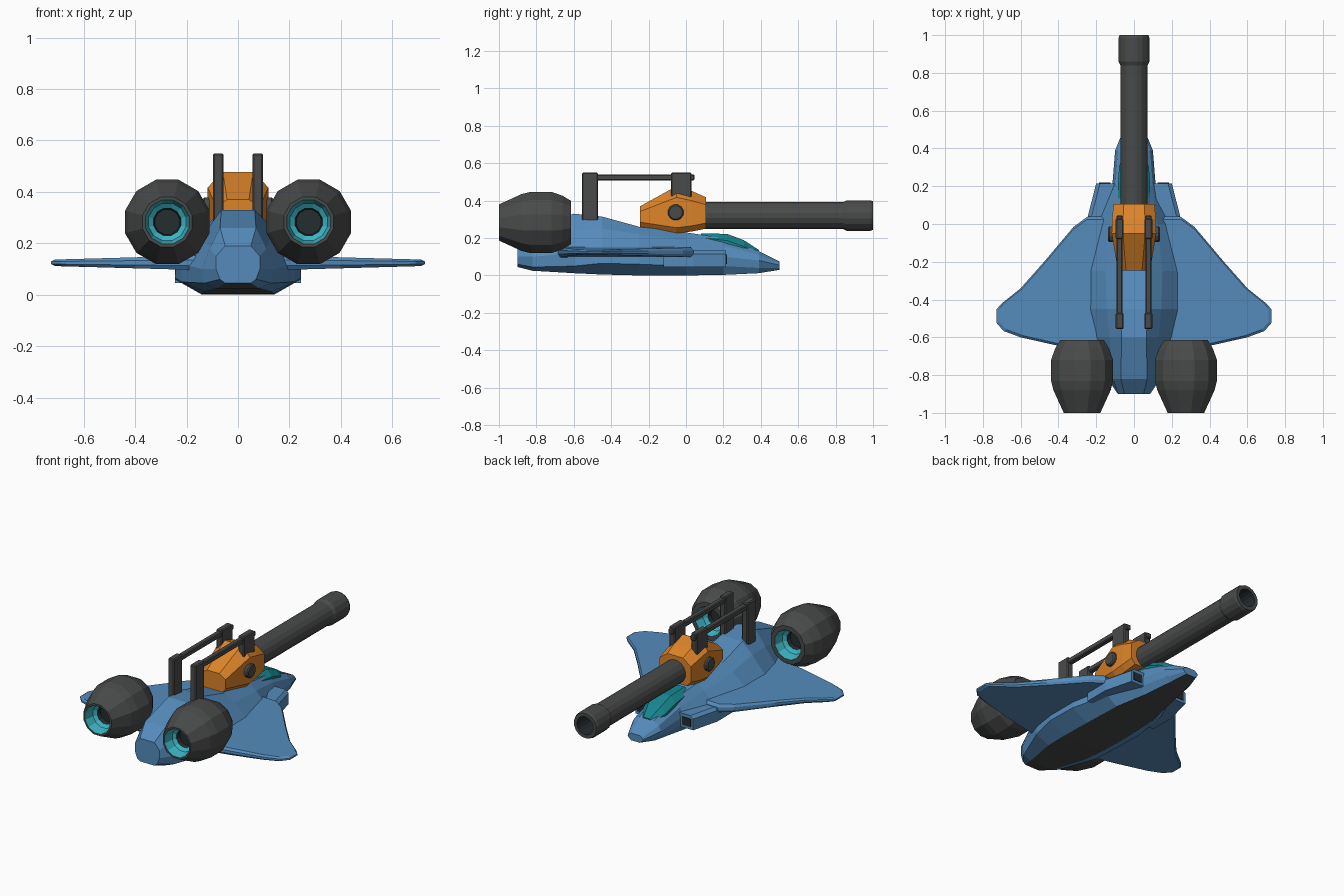
import bpy, bmesh, math
from mathutils import Vector

if "Cube" in bpy.data.objects:
    bpy.data.objects.remove(bpy.data.objects["Cube"])


def material(name, rgb):
    m = bpy.data.materials.new(name)
    m.use_nodes = True
    m.diffuse_color = (*rgb, 1)
    m.node_tree.nodes["Principled BSDF"].inputs["Base Color"].default_value = (*rgb, 1)
    return m


BLUE = material("hull blue", (0.09, 0.26, 0.5))
GREY = material("gunmetal grey", (0.066, 0.07, 0.068))
ORANGE = material("turret orange", (0.72, 0.23, 0.022))
TEAL = material("engine teal", (0.045, 0.46, 0.55))
GLASS = material("canopy teal", (0.008, 0.24, 0.28))
DARK = material("bore dark", (0.017, 0.026, 0.03))


def loft(name, rings, mats, bands=None):
    """Skin equal-length rings and cap both ends; bands gives a material per strip."""
    bm = bmesh.new()
    loops = [[bm.verts.new(p) for p in ring] for ring in rings]
    n = len(loops[0])
    for k, (a, b) in enumerate(zip(loops, loops[1:])):
        for i in range(n):
            j = (i + 1) % n
            bm.faces.new((a[i], a[j], b[j], b[i])).material_index = bands[k] if bands else 0
    for loop, k in ((loops[0], 0), (loops[-1], -1)):
        bm.faces.new(loop).material_index = bands[k] if bands else 0
    bmesh.ops.recalc_face_normals(bm, faces=bm.faces)
    mesh = bpy.data.meshes.new(name)
    bm.to_mesh(mesh)
    bm.free()
    for m in mats:
        mesh.materials.append(m)
    ob = bpy.data.objects.new(name, mesh)
    bpy.context.collection.objects.link(ob)
    return ob


def bevel(ob, width):
    mod = ob.modifiers.new("edge", "BEVEL")
    mod.width, mod.segments = width, 1


def revolve(name, profile, x, z, sides, mats, bands=None):
    """Spin (y, radius) pairs around a line along y."""
    rings = []
    for y, r in profile:
        angles = [(i + 0.5) * math.tau / sides for i in range(sides)]
        rings.append([(x + r * math.cos(a), y, z + r * math.sin(a)) for a in angles])
    return loft(name, rings, mats, bands)


def box(name, x, y, z, mat, edge=0):
    rings = [[(x[0], v, z[0]), (x[1], v, z[0]), (x[1], v, z[1]), (x[0], v, z[1])] for v in y]
    ob = loft(name, rings, [mat])
    if edge:
        bevel(ob, edge)
    return ob


def mirrored_section(y, half):
    """Closed cross-section from right-hand (x, z) points, top to bottom."""
    return [(x, y, z) for x, z in half] + [(-x, y, z) for x, z in reversed(half)]


# Fuselage: top, shoulder, waist, chine and keel points at each station
stations = [
    (-0.90, (0.05, 0.19), (0.085, 0.15), (0.085, 0.10), (0.07, 0.06), (0.05, 0.045)),
    (-0.82, (0.07, 0.26), (0.11, 0.18), (0.14, 0.10), (0.13, 0.045), (0.08, 0.025)),
    (-0.60, (0.065, 0.33), (0.13, 0.24), (0.22, 0.12), (0.22, 0.05), (0.13, 0.012)),
    (-0.45, (0.075, 0.315), (0.145, 0.25), (0.24, 0.14), (0.245, 0.065), (0.14, 0.005)),
    (-0.25, (0.08, 0.26), (0.15, 0.22), (0.24, 0.14), (0.245, 0.06), (0.14, 0.0)),
    (0.00, (0.08, 0.23), (0.125, 0.19), (0.19, 0.13), (0.2, 0.05), (0.13, 0.0)),
    (0.20, (0.065, 0.20), (0.1, 0.16), (0.115, 0.1), (0.115, 0.05), (0.09, 0.003)),
    (0.39, (0.05, 0.13), (0.085, 0.11), (0.1, 0.08), (0.085, 0.04), (0.06, 0.012)),
    (0.50, (0.03, 0.075), (0.045, 0.065), (0.055, 0.055), (0.045, 0.04), (0.03, 0.03)),
]
fuselage = loft("fuselage", [mirrored_section(s[0], s[1:]) for s in stations], [BLUE, GREY])
for face in fuselage.data.polygons:
    if face.normal.z < -0.93 and abs(face.center.x) < 0.01:
        face.material_index = 1

# Canopy
canopy = [(0.08, 0.085, 0.18, 0.225), (0.22, 0.085, 0.15, 0.222),
          (0.31, 0.078, 0.12, 0.188), (0.39, 0.04, 0.1, 0.136)]
loft("canopy", [mirrored_section(y, [(w * 0.55, top), (w, (low + top) / 2), (w, low)])
                for y, w, low, top in canopy], [GLASS])

# Wings: chamfered plates thinning toward the tip
outline = [(0.1, 0.04), (0.245, 0.04), (0.32, -0.015), (0.476, -0.2), (0.6, -0.34), (0.7, -0.42),
           (0.727, -0.45), (0.727, -0.525), (0.69, -0.567), (0.6, -0.6), (0.4, -0.645), (0.1, -0.7)]
centre = Vector((0.36, -0.36))


def wing_ring(side, inset, lift):
    ring = []
    for p in outline:
        q = centre + (Vector(p) - centre) * inset
        half = 0.027 - 0.028 * (q.x - 0.2)
        ring.append((side * q.x, q.y, 0.124 + lift * half))
    return ring


for side, label in ((1, "left"), (-1, "right")):
    loft(label + "_wing", [wing_ring(side, 0.96, -1), wing_ring(side, 1, -0.4),
                           wing_ring(side, 1, 0.4), wing_ring(side, 0.96, 1)], [BLUE])

    # Side intake with a dark mouth
    rings = []
    for y, outer in ((0.215, 0.2), (0.04, 0.245), (-0.12, 0.245)):
        rings.append([(side * x, y, z) for x, z in
                      ((0.08, 0.045), (outer, 0.045), (outer, 0.115), (outer - 0.02, 0.132), (0.08, 0.132))])
    loft(label + "_intake", rings, [BLUE])
    box(label + "_intake_mouth", (side * 0.125, side * 0.185), (0.212, 0.219), (0.062, 0.112), DARK)

    # Engine pod, open at both ends
    pod = [(-0.9, 0.05), (-0.925, 0.055), (-0.94, 0.075), (-1.0, 0.088), (-1.0, 0.1), (-0.88, 0.157),
           (-0.83, 0.17), (-0.72, 0.17), (-0.66, 0.148), (-0.615, 0.12), (-0.615, 0.092),
           (-0.67, 0.078), (-0.685, 0.055), (-0.71, 0.05)]
    bands = [2, 1, 1] + [0] * 7 + [1, 1, 2]
    revolve(label + "_engine", pod, side * 0.275, 0.283, 12, [GREY, TEAL, DARK], bands)

    # Recoil linkage: two posts joined by a rod
    inner, outer = side * 0.056, side * 0.097
    box(label + "_rear_post", (inner, outer), (-0.557, -0.47), (0.25, 0.55), GREY, 0.006)
    box(label + "_front_post", (inner, outer), (-0.08, 0.03), (0.4, 0.55), GREY, 0.006)
    box(label + "_link_rod", (side * 0.06, side * 0.093), (-0.54, 0.045), (0.508, 0.54), GREY, 0.005)

# Turret: chamfered body, tallest amidships
turret = [(-0.245, 0.085, 0.255, 0.37), (-0.05, 0.118, 0.225, 0.478),
          (0.03, 0.116, 0.235, 0.452), (0.107, 0.108, 0.25, 0.418)]
loft("turret", [mirrored_section(y, [(w * 0.5, top), (w, top - 0.06 * (top - low) / 0.25),
                                     (w, low + 0.03), (w * 0.75, low)])
                for y, w, low, top in turret], [ORANGE])

# Turret pivot, running crosswise
pivot = revolve("turret_pivot", [(-0.137, 0.036), (-0.13, 0.043), (0.13, 0.043), (0.137, 0.036)],
                0, 0, 12, [GREY])
pivot.rotation_euler.z = math.pi / 2
pivot.location = (0, -0.055, 0.337)

# Cannon barrel with muzzle collar and bore
barrel = [(0.05, 0.073), (0.84, 0.073), (0.86, 0.083), (0.985, 0.083), (1.0, 0.078),
          (1.0, 0.056), (0.85, 0.054)]
revolve("cannon_barrel", barrel, 0, 0.32, 16, [GREY, DARK], [0, 0, 0, 0, 0, 1])
